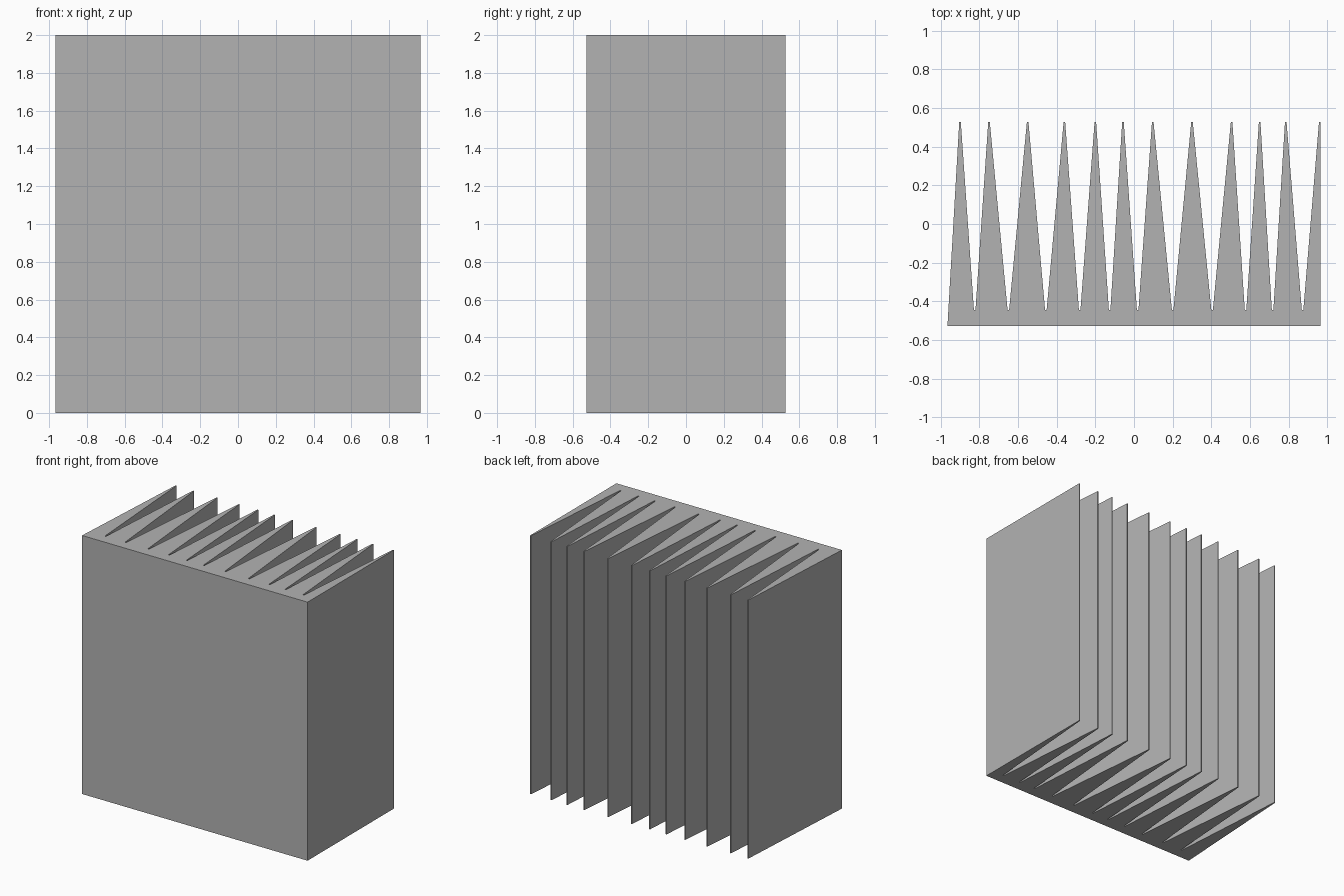
import bpy
import bmesh

cube = bpy.data.objects.get("Cube")
if cube:
    bpy.data.objects.remove(cube, do_unlink=True)

# Single plain grey material
grey = bpy.data.materials.new("plain_grey")
grey.use_nodes = True
colour = (0.448, 0.448, 0.448, 1)
grey.diffuse_color = colour
grey.node_tree.nodes["Principled BSDF"].inputs["Base Color"].default_value = colour

# Overall dimensions
HEIGHT = 2.0
LEFT, RIGHT = -0.965, 0.965
FRONT, BACK, GROOVE = -0.528, 0.528, -0.445
BLUNT = 0.004  # half width of the narrow flats on tips and grooves

# Uneven spacing of the fin tips and the grooves between them
tips = [-0.9, -0.75, -0.55, -0.36, -0.2, -0.057, 0.097, 0.3, 0.505, 0.65, 0.785]
grooves = [-0.824, -0.65, -0.456, -0.281, -0.126, 0.019, 0.2, 0.404, 0.577, 0.717, 0.872]

# Profile seen from above: straight front wall, tapering fins behind
profile = [(RIGHT, FRONT), (RIGHT, BACK), (RIGHT - 2 * BLUNT, BACK)]
for tip, groove in zip(reversed(tips), reversed(grooves)):
    for x, y in ((groove, GROOVE), (tip, BACK)):
        profile += [(x + BLUNT, y), (x - BLUNT, y)]
profile.append((LEFT, FRONT))

# Extrude the profile to full height
bm = bmesh.new()
base = bm.faces.new([bm.verts.new((x, y, 0)) for x, y in profile])
result = bmesh.ops.extrude_face_region(bm, geom=[base], use_keep_orig=True)
top = [g for g in result["geom"] if isinstance(g, bmesh.types.BMVert)]
bmesh.ops.translate(bm, verts=top, vec=(0, 0, HEIGHT))
bmesh.ops.recalc_face_normals(bm, faces=bm.faces)
# Split the many-cornered end caps cleanly
caps = [f for f in bm.faces if len(f.verts) > 4]
bmesh.ops.triangulate(bm, faces=caps, ngon_method="EAR_CLIP")

mesh = bpy.data.meshes.new("finned_block")
bm.to_mesh(mesh)
bm.free()
mesh.materials.append(grey)
block = bpy.data.objects.new("finned_block", mesh)
bpy.context.collection.objects.link(block)
